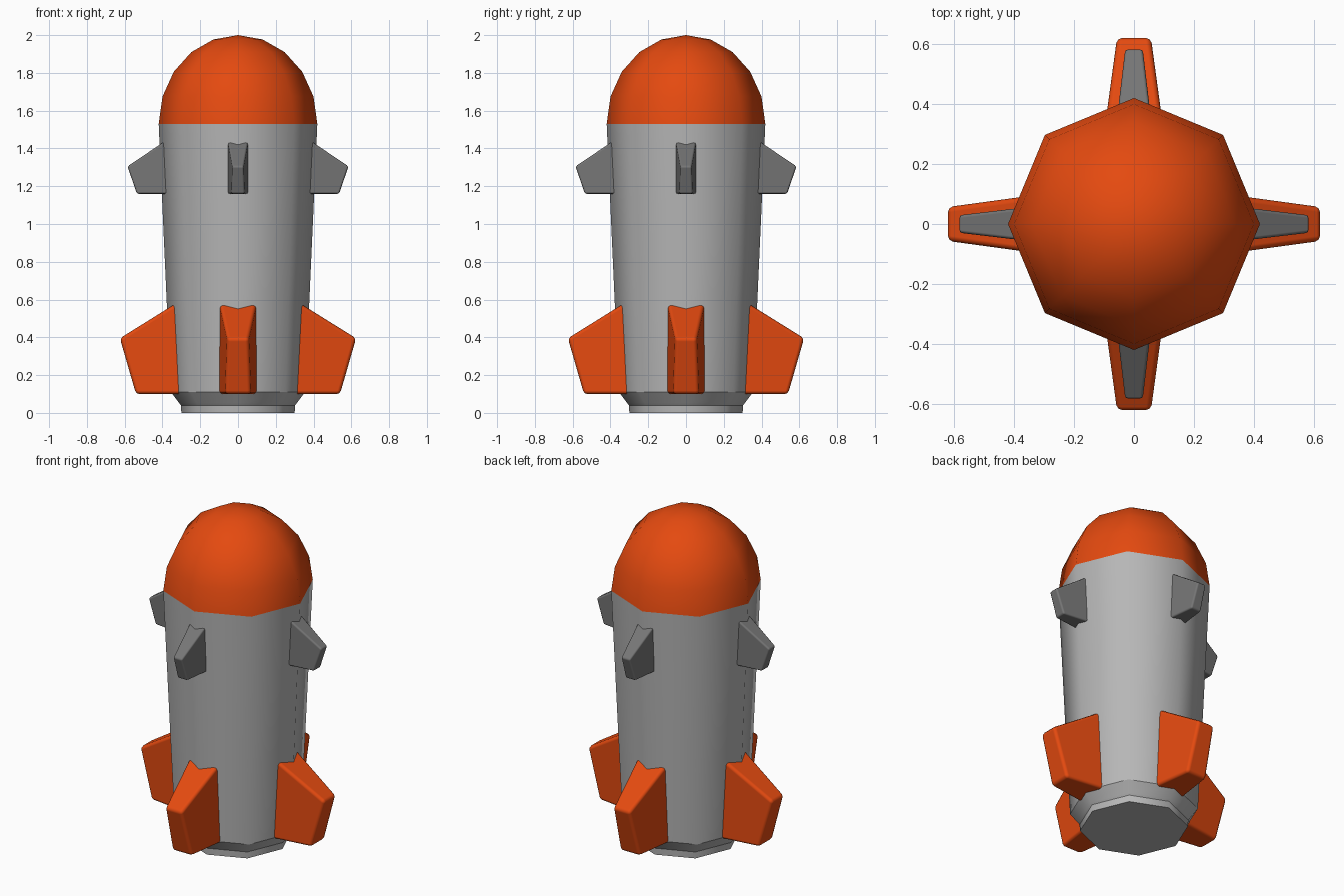
import bpy, bmesh, math
from mathutils import Matrix

if "Cube" in bpy.data.objects:
    bpy.data.objects.remove(bpy.data.objects["Cube"])

def material(name, rgb):
    m = bpy.data.materials.new(name)
    m.diffuse_color = (*rgb, 1)
    m.use_nodes = True
    m.node_tree.nodes["Principled BSDF"].inputs["Base Color"].default_value = m.diffuse_color
    return m

ORANGE = material("orange", (0.78, 0.068, 0.005))
LIGHT = material("light grey", (0.47, 0.47, 0.47))
DARK = material("mid grey", (0.18, 0.18, 0.18))

def finish(name, bm, mat):
    bmesh.ops.recalc_face_normals(bm, faces=bm.faces)
    me = bpy.data.meshes.new(name)
    bm.to_mesh(me)
    bm.free()
    me.materials.append(mat)
    ob = bpy.data.objects.new(name, me)
    bpy.context.collection.objects.link(ob)
    return ob

def lathe(name, profile, mat, sharp_below, sides=8):
    """Eight-sided turned shape; ring edges below a height stay sharp."""
    bm = bmesh.new()
    rings = []
    for r, z in profile:
        if r == 0:
            rings.append([bm.verts.new((0, 0, z))] * sides)
        else:
            rings.append([bm.verts.new((r * math.cos(2 * math.pi * i / sides),
                                        r * math.sin(2 * math.pi * i / sides), z))
                          for i in range(sides)])
    for a, b in zip(rings, rings[1:]):
        for i in range(sides):
            j = (i + 1) % sides
            quad = list(dict.fromkeys((a[i], a[j], b[j], b[i])))
            bm.faces.new(quad).smooth = True
    if profile[0][1] == 0:
        bm.faces.new(rings[0][::-1])
    for e in bm.edges:
        z0, z1 = (v.co.z for v in e.verts)
        if abs(z0 - z1) < 1e-5 and z0 < sharp_below:
            e.smooth = False
    return finish(name, bm, mat)

def fins(name, outline, mat, bevel):
    """Four tapered fins; outline points are (radius, half thickness, height)."""
    for k in range(4):
        bm = bmesh.new()
        left = [bm.verts.new((r, -h, z)) for r, h, z in outline]
        right = [bm.verts.new((r, h, z)) for r, h, z in outline]
        bm.faces.new(left)
        bm.faces.new(right[::-1])
        n = len(outline)
        for i in range(n):
            j = (i + 1) % n
            bm.faces.new((left[i], right[i], right[j], left[j]))
        bmesh.ops.transform(bm, matrix=Matrix.Rotation(k * math.pi / 2, 4, 'Z'), verts=bm.verts)
        for f in bm.faces:
            f.smooth = True
        ob = finish(f"{name}_{k + 1}", bm, mat)
        mod = ob.modifiers.new("soft edges", 'BEVEL')
        mod.width = bevel
        mod.segments = 2
        mod.limit_method = 'ANGLE'
        mod.harden_normals = True

# Hull with flared skirt and engine ring
lathe("hull", [(0.30, 0), (0.302, 0.04), (0.31, 0.05), (0.355, 0.11), (0.378, 0.60), (0.42, 1.53)],
      LIGHT, 0.2)

# Domed nose
dome = [(0.42 * math.cos(math.radians(a)), 1.53 + 0.47 * math.sin(math.radians(a)))
        for a in range(0, 90, 18)] + [(0, 2.0)]
lathe("nose_dome", dome, ORANGE, 0)

# Large tail fins and small upper fins
fins("tail_fin", [(0.28, 0.103, 0.61), (0.625, 0.056, 0.395), (0.54, 0.067, 0.10), (0.28, 0.103, 0.10)],
     ORANGE, 0.018)
fins("upper_fin", [(0.34, 0.058, 1.47), (0.585, 0.029, 1.305), (0.535, 0.034, 1.16), (0.34, 0.058, 1.16)],
     DARK, 0.01)
